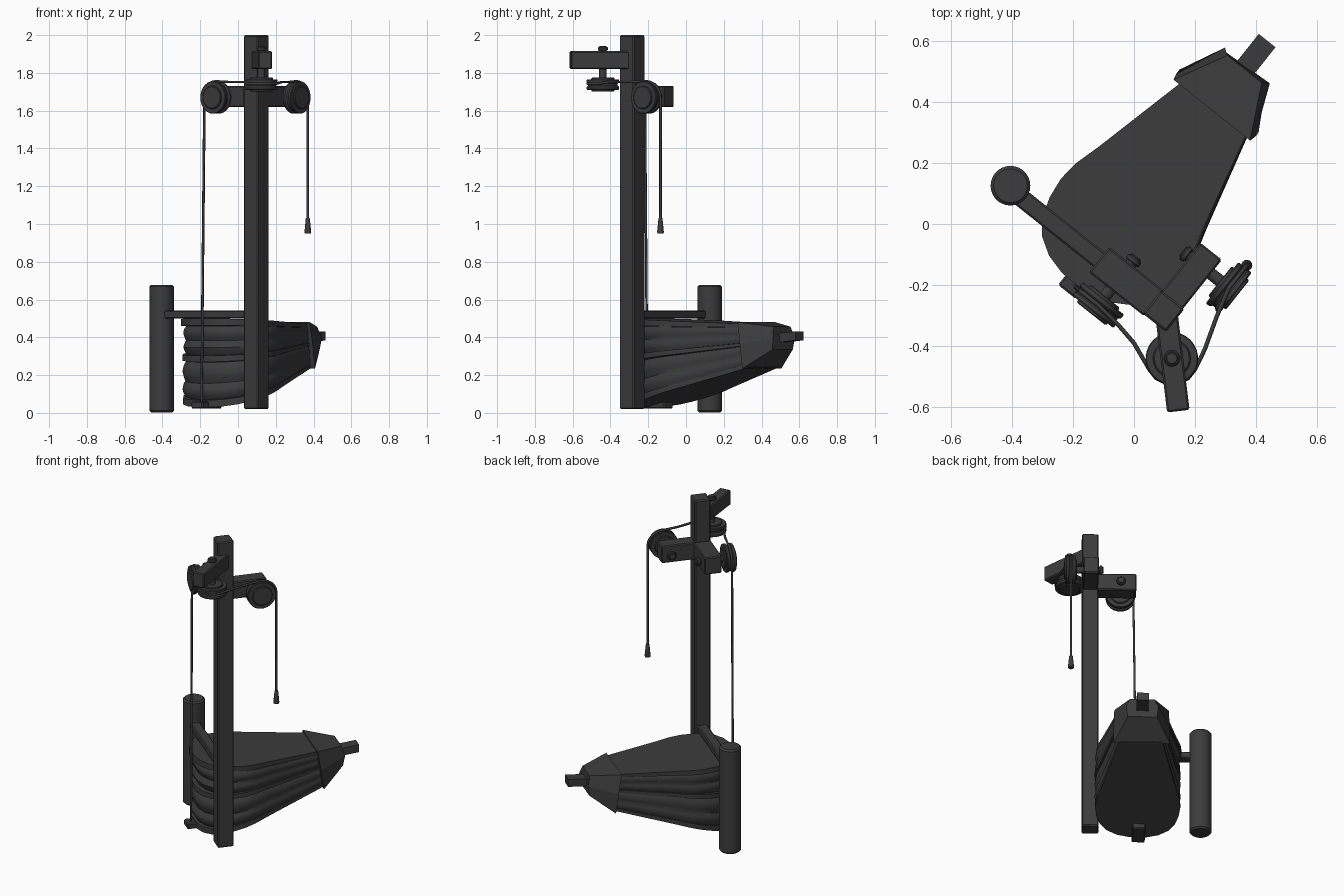
import bpy, bmesh, math
from mathutils import Matrix, Vector

if "Cube" in bpy.data.objects:
    bpy.data.objects.remove(bpy.data.objects["Cube"])

# Local frame: origin at the post, +v runs along the bellows toward its nozzle
ANG = math.radians(-38.5)
M = Matrix.Translation((0.097, -0.285, 0)) @ Matrix.Rotation(ANG, 4, 'Z')
AX = -0.286  # bellows centre line in local x

mat = bpy.data.materials.new("dark_grey")
mat.diffuse_color = (0.045, 0.045, 0.045, 1)
mat.use_nodes = True
mat.node_tree.nodes["Principled BSDF"].inputs["Base Color"].default_value = mat.diffuse_color


def finish(name, bm, matrix=M, bevel=0, smooth=True):
    bmesh.ops.recalc_face_normals(bm, faces=bm.faces)
    me = bpy.data.meshes.new(name)
    bm.to_mesh(me)
    bm.free()
    ob = bpy.data.objects.new(name, me)
    bpy.context.collection.objects.link(ob)
    ob.matrix_world = matrix
    me.materials.append(mat)
    if bevel:
        b = ob.modifiers.new("bevel", 'BEVEL')
        b.width, b.segments = bevel, 1
    elif smooth:
        bpy.ops.object.select_all(action='DESELECT')
        ob.select_set(True)
        bpy.context.view_layer.objects.active = ob
        bpy.ops.object.shade_smooth_by_angle(angle=math.radians(35))
    return ob


def box(name, lo, hi, matrix=M, bevel=0.006):
    lo, hi = Vector(lo), Vector(hi)
    bm = bmesh.new()
    bmesh.ops.create_cube(bm, size=1)
    bmesh.ops.scale(bm, vec=hi - lo, verts=bm.verts)
    bmesh.ops.translate(bm, vec=(lo + hi) / 2, verts=bm.verts)
    return finish(name, bm, matrix, bevel)


def loft(name, rings, matrix=M, smooth=True):
    bm = bmesh.new()
    vs = [[bm.verts.new(p) for p in r] for r in rings]
    n = len(vs[0])
    for a, b in zip(vs, vs[1:]):
        for i in range(n):
            j = (i + 1) % n
            bm.faces.new((a[i], a[j], b[j], b[i]))
    bm.faces.new(vs[0])
    bm.faces.new(vs[-1])
    return finish(name, bm, matrix, smooth=smooth)


def lathe(name, profile, matrix, seg=24):
    rings = [[(r * math.cos(2 * math.pi * i / seg), r * math.sin(2 * math.pi * i / seg), z)
              for i in range(seg)] for r, z in profile]
    return loft(name, rings, matrix)


def rod(name, r, z0, z1, matrix, seg=16):
    c = r * 0.15
    return lathe(name, [(r - c, z0), (r, z0 + c), (r, z1 - c), (r - c, z1)], matrix, seg)


# Post and the bracket arms
box("main_post", (-0.049, -0.049, 0.02), (0.049, 0.049, 2.0), bevel=0.007)
box("left_arm", (-0.27, -0.053, 1.62), (-0.04, 0.053, 1.73))
box("right_arm", (-0.045, 0.04, 1.62), (0.045, 0.25, 1.73))
box("brace_bar", (-0.64, -0.03, 0.50), (-0.04, 0.03, 0.543))
TOP = Matrix.Translation((0.124, -0.44, 0)) @ Matrix.Rotation(math.radians(7), 4, 'Z')
box("top_arm", (-0.037, -0.174, 1.82), (0.037, 0.15, 1.915), TOP)

# Free standing stake
rod("side_stake", 0.065, 0.002, 0.678, M @ Matrix.Translation((-0.648, 0.009, 0)), 28)

# Pulleys: grooved wheel, axle and end nut, axis along local z
half = [(0.057, 0.037), (0.061, 0.034), (0.062, 0.028), (0.083, 0.028),
        (0.086, 0.024), (0.086, 0.012), (0.078, 0.005)]
wheel = [(r, -z) for r, z in half] + half[::-1]


def pulley(side, m, reach):
    lathe(side + "_pulley_wheel", wheel, m, 28)
    rod(side + "_pulley_axle", 0.02, 0.0, reach, m, 12)
    rod(side + "_pulley_nut", 0.027, reach - 0.025, reach - 0.006, m, 12)


LU, LV, RU, RV, ZP = -0.180, -0.118, 0.120, 0.192, 1.67
pulley("left", M @ Matrix.Translation((LU, LV, ZP)) @ Matrix.Rotation(math.radians(-90), 4, 'X'), 0.202)
pulley("right", M @ Matrix.Translation((RU, RV, ZP)) @ Matrix.Rotation(math.radians(-90), 4, 'Y'), 0.194)
pulley("top", TOP @ Matrix.Translation((0, 0, 1.738)), 0.205)

# Bellows: teardrop outline stacked in layers between two converging boards
right = [(0.05, -0.11), (0.12, -0.092), (0.18, -0.055), (0.217, -0.005), (0.238, 0.06),
         (0.247, 0.13), (0.24, 0.20), (0.215, 0.29), (0.138, 0.61), (0.125, 0.66)]
outline = right + [(-x, v) for x, v in right[::-1]]


def layer(t, s):
    sv = 1 - (1 - s) * 0.6
    ring = []
    for x, v in outline:
        k = (v + 0.11) / 0.72
        low, high = 0.03 + 0.195 * k, 0.50 - 0.028 * k
        side = (1.09 if t < 0.918 else 1.02) if x > 0 else 1  # fuller on the post side
        ring.append((AX + x * s * side, 0.64 + (v - 0.64) * sv, low + (high - low) * t))
    return ring


folds = [(0.0, 0.97), (0.08, 0.97), (0.085, 0.93), (0.13, 0.965), (0.18, 0.98), (0.22, 0.97),
         (0.27, 0.94), (0.33, 0.965), (0.39, 0.98), (0.45, 0.965), (0.505, 0.925), (0.51, 0.98),
         (0.58, 0.98), (0.585, 0.925), (0.63, 0.955), (0.67, 0.97), (0.71, 0.955), (0.75, 0.935),
         (0.79, 0.955), (0.83, 0.97), (0.88, 0.96), (0.915, 0.93), (0.92, 1.0), (1.0, 1.0)]
# boards stay crisp, leather folds between them
loft("bellows_bottom_board", [layer(*f) for f in folds[:2]])
loft("bellows_lower_leather", [layer(*f) for f in folds[1:11]])
loft("bellows_middle_board", [layer(*f) for f in folds[11:13]])
loft("bellows_upper_leather", [layer(*f) for f in folds[13:22]])
loft("bellows_top_board", [layer(*f) for f in folds[22:]])

# Faceted nose cap and nozzle
def cap_ring(half_pts):
    pts = half_pts + [(-x, v, z) for x, v, z in half_pts[::-1]]
    return [(AX + x, v, z) for x, v, z in pts]


loft("nose_cap", [cap_ring([(0.160, 0.613, 0.480), (0.165, 0.632, 0.36), (0.166, 0.65, 0.235)]),
                  cap_ring([(0.072, 0.785, 0.457), (0.094, 0.80, 0.40), (0.086, 0.79, 0.335)])],
     smooth=False)
loft("nozzle", [[(AX + x, v, z + dz) for x, z in ((-0.035, -0.024), (0.035, -0.024), (0.035, 0.024), (-0.035, 0.024))]
                for v, dz in ((0.76, 0.395), (0.904, 0.408))], smooth=False)
box("bottom_pull_tab", (AX - 0.038, -0.148, 0.022), (AX + 0.038, 0.02, 0.06))

# Rope threaded over the three pulleys
RR = 0.086


def arc(cx, cy, dx, dy, a0, a1):
    out = []
    for i in range(7):
        a = math.radians(a0 + (a1 - a0) * i / 6)
        d = (RR + 0.009 * math.cos(a)) * math.cos(a)
        out.append(M @ Vector((cx + dx * d, cy + dy * d, ZP + RR * math.sin(a))))
    return out


path = [M @ Vector((LU - RR - 0.011, LV, 0.04))] + arc(LU, LV, 1, 0, 180, 90)
path += [Vector((x, y, 1.752)) for x, y in ((-0.05, -0.332), (0.0, -0.39), (0.035, -0.45))]
path += [Vector((0.125 + 0.083 * math.cos(math.radians(a)), -0.44 + 0.083 * math.sin(math.radians(a)), 1.742))
         for a in range(205, 336, 26)]
path += [Vector((x, y, 1.752)) for x, y in ((0.232, -0.41), (0.272, -0.30))]
path += arc(RU, RV, 0, 1, 90, 0) + [M @ Vector((RU, RV + RR + 0.009, 1.02))]
cu = bpy.data.curves.new("rope", 'CURVE')
cu.dimensions = '3D'
cu.bevel_depth, cu.bevel_resolution = 0.007, 1
cu.use_fill_caps = True
sp = cu.splines.new('POLY')
sp.points.add(len(path) - 1)
for p, co in zip(sp.points, path):
    p.co = (*co, 1)
cu.materials.append(mat)
bpy.context.collection.objects.link(bpy.data.objects.new("rope", cu))

# Rope pull handle
lathe("rope_handle", [(0.009, 1.032), (0.011, 1.028), (0.018, 0.958), (0.016, 0.95)],
      M @ Matrix.Translation((RU, RV + RR + 0.009, 0)), 12)
